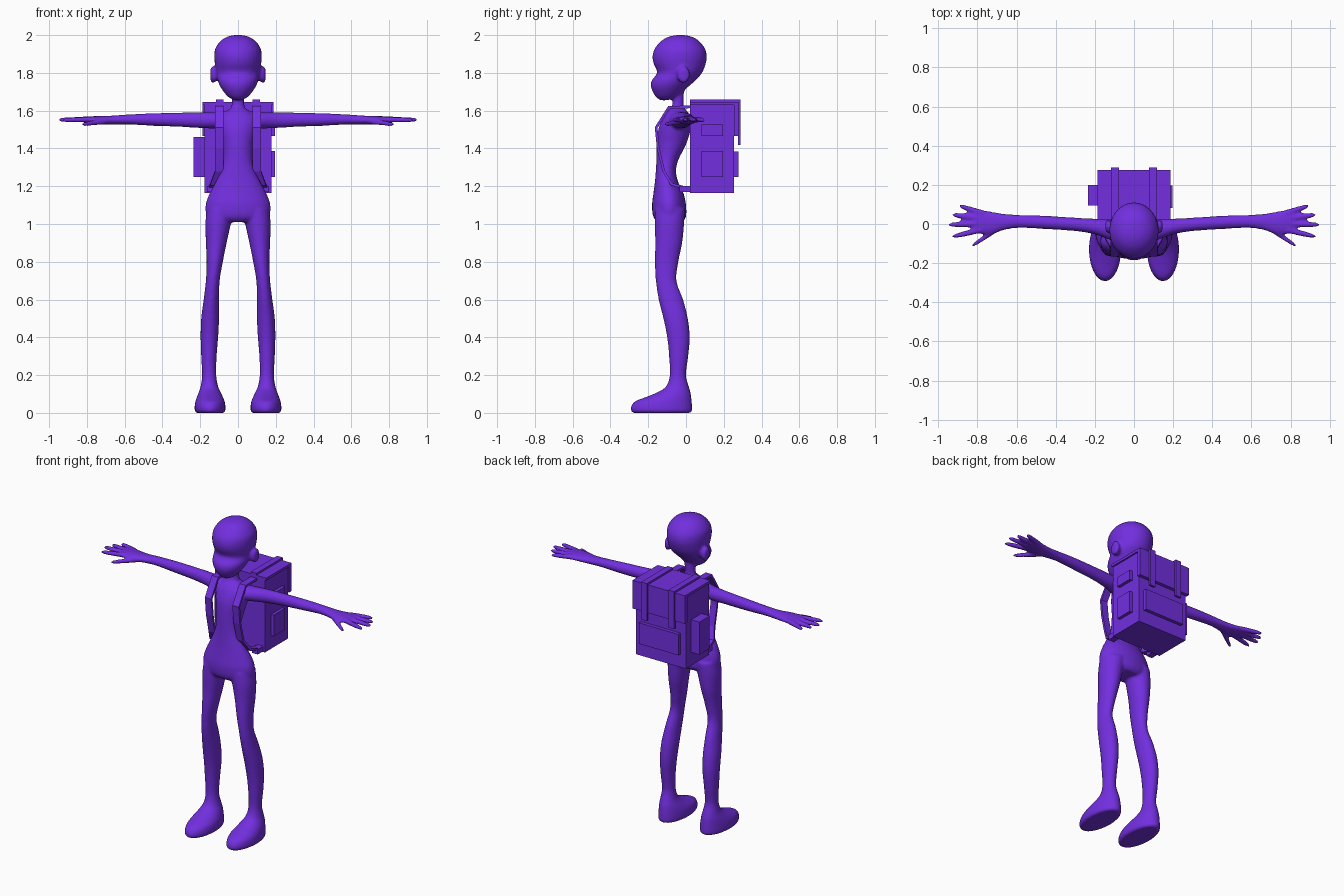
import bpy, bmesh, math
from mathutils import Vector

purple = bpy.data.materials.new("purple")
purple.diffuse_color = (0.17, 0.028, 0.74, 1)


def add_object(name, bm):
    bmesh.ops.recalc_face_normals(bm, faces=bm.faces)
    me = bpy.data.meshes.new(name)
    bm.to_mesh(me)
    bm.free()
    ob = bpy.data.objects.new(name, me)
    me.materials.append(purple)
    bpy.context.collection.objects.link(ob)
    return ob


def catmull(p, steps=5):
    """Smoothly interpolate a list of ring descriptions."""
    p = [Vector(q) for q in p]
    out = []
    for i in range(len(p) - 1):
        a, b, c, d = p[max(i - 1, 0)], p[i], p[i + 1], p[min(i + 2, len(p) - 1)]
        for k in range(steps):
            t = k / steps
            out.append(0.5 * (2 * b + (c - a) * t + (2 * a - 5 * b + 4 * c - d) * t * t
                              + (3 * b - a - 3 * c + d) * t ** 3))
    return out + [p[-1]]


def loft(bm, axis, rings, side=1, n=28):
    """Elliptical rings (t, a0, a1, b0, b1); axis z: a=x b=y, axis x: a=y b=z."""
    prev = first = None
    for t, a0, a1, b0, b1 in catmull(rings):
        ring = []
        for i in range(n):
            w = math.tau * i / n
            a = (a0 + a1) / 2 + (a1 - a0) / 2 * math.cos(w)
            b = (b0 + b1) / 2 + (b1 - b0) / 2 * math.sin(w)
            co = (a * side, b, t) if axis == "z" else (t * side, a, b)
            ring.append(bm.verts.new(co))
        if prev:
            for i in range(n):
                j = (i + 1) % n
                bm.faces.new((prev[i], prev[j], ring[j], ring[i]))
        else:
            first = ring
        prev = ring
    bm.faces.new(first)
    bm.faces.new(prev)


def upright(rows):
    """(z, y front, y back, half width) -> centred rings."""
    return [(z, -w, w, y0, y1) for z, y0, y1, w in rows]


# ---- body: lofted parts fused into one smooth skin ----
bm = bmesh.new()
# head
loft(bm, "z", upright([
    (1.655, -0.135, -0.10, 0.02), (1.675, -0.162, -0.04, 0.055), (1.72, -0.184, 0.005, 0.09),
    (1.76, -0.182, 0.05, 0.108), (1.80, -0.153, 0.085, 0.116), (1.85, -0.172, 0.105, 0.123),
    (1.89, -0.177, 0.11, 0.126), (1.93, -0.165, 0.10, 0.120), (1.97, -0.13, 0.068, 0.092),
    (1.992, -0.09, 0.03, 0.055), (2.0, -0.05, -0.01, 0.02)]))
# neck
loft(bm, "z", upright([(1.56, -0.09, 0.0, 0.05), (1.62, -0.075, -0.012, 0.035),
                       (1.66, -0.072, -0.012, 0.033), (1.72, -0.08, -0.01, 0.036)]))
# torso
loft(bm, "z", upright([
    (1.615, -0.08, -0.01, 0.035), (1.59, -0.105, 0.012, 0.075), (1.56, -0.125, 0.028, 0.105),
    (1.50, -0.147, 0.025, 0.10), (1.42, -0.155, 0.0, 0.082), (1.34, -0.157, -0.04, 0.077),
    (1.28, -0.16, -0.053, 0.09), (1.22, -0.165, -0.04, 0.12), (1.16, -0.173, -0.012, 0.152),
    (1.10, -0.18, 0.0, 0.172), (1.04, -0.174, 0.0, 0.165), (1.01, -0.15, -0.02, 0.12)]))

for s in (-1, 1):
    # leg and foot
    loft(bm, "z", [
        (1.08, 0.02, 0.165, -0.165, -0.005), (1.0, 0.038, 0.173, -0.166, -0.01),
        (0.9, 0.06, 0.17, -0.163, -0.02), (0.8, 0.08, 0.166, -0.165, -0.04),
        (0.7, 0.097, 0.17, -0.16, -0.05), (0.6, 0.10, 0.182, -0.145, -0.015),
        (0.5, 0.10, 0.195, -0.12, 0.01), (0.4, 0.105, 0.198, -0.10, 0.02),
        (0.3, 0.113, 0.195, -0.09, 0.012), (0.2, 0.115, 0.19, -0.086, 0.0),
        (0.14, 0.105, 0.198, -0.106, 0.015), (0.11, 0.092, 0.208, -0.15, 0.024),
        (0.085, 0.08, 0.218, -0.21, 0.028), (0.06, 0.07, 0.226, -0.272, 0.031),
        (0.03, 0.066, 0.23, -0.292, 0.033), (0.008, 0.068, 0.228, -0.29, 0.032),
        (0.0, 0.078, 0.218, -0.28, 0.022)], s)
    # arm and palm
    loft(bm, "x", [
        (0.04, -0.10, 0.015, 1.505, 1.60), (0.12, -0.082, 0.022, 1.505, 1.592),
        (0.2, -0.053, 0.027, 1.508, 1.592), (0.3, -0.036, 0.032, 1.514, 1.59),
        (0.45, -0.026, 0.042, 1.52, 1.586), (0.58, -0.02, 0.046, 1.527, 1.58),
        (0.66, -0.03, 0.052, 1.527, 1.574), (0.72, -0.05, 0.062, 1.528, 1.572),
        (0.78, -0.052, 0.073, 1.534, 1.57), (0.82, -0.045, 0.068, 1.54, 1.566)], s)
    # fingers and thumb: base x, y, z -> tip x, y, z
    for x0, y0, z0, x1, y1, z1 in (
            (0.77, 0.055, 1.553, 0.895, 0.093, 1.55), (0.79, 0.03, 1.553, 0.93, 0.047, 1.551),
            (0.79, 0.0, 1.553, 0.951, -0.004, 1.552), (0.78, -0.03, 1.553, 0.93, -0.065, 1.55),
            (0.69, -0.02, 1.545, 0.83, -0.113, 1.527)):
        rings = []
        for f, r in ((0, 0.016), (0.5, 0.015), (0.85, 0.012), (1, 0.006)):
            x, y, z = (a + (b - a) * f for a, b in ((x0, x1), (y0, y1), (z0, z1)))
            rings.append((x, y - r, y + r, z - r, z + r))
        loft(bm, "x", rings, s, 12)
    # ear
    loft(bm, "x", [(0.10, -0.04, 0.005, 1.76, 1.82), (0.125, -0.048, 0.018, 1.75, 1.832),
                   (0.138, -0.045, 0.02, 1.745, 1.835), (0.146, -0.03, 0.008, 1.765, 1.82)], s, 16)

body = add_object("body", bm)
remesh = body.modifiers.new("fuse", "REMESH")
remesh.mode = "VOXEL"
remesh.voxel_size = 0.008
remesh.use_smooth_shade = True
smooth = body.modifiers.new("soften", "SMOOTH")
smooth.factor = 0.5
smooth.iterations = 5


# ---- backpack ----
def box(name, x, y, z):
    bm = bmesh.new()
    bmesh.ops.create_cube(bm, size=1)
    for v in bm.verts:
        v.co = [(r[0] + r[1]) / 2 + c * (r[1] - r[0]) for c, r in zip(v.co, (x, y, z))]
    return add_object(name, bm)


box("pack_main", (-0.177, 0.177), (0.02, 0.255), (1.165, 1.632))
box("pack_lid_top", (-0.187, 0.187), (0.02, 0.277), (1.63, 1.646))
box("pack_lid_flap", (-0.187, 0.187), (0.253, 0.277), (1.465, 1.632))
box("pack_back_pocket", (-0.14, 0.14), (0.25, 0.277), (1.25, 1.385))
box("pack_right_pocket_small", (0.17, 0.197), (0.083, 0.196), (1.465, 1.527))
box("pack_right_pocket_large", (0.17, 0.197), (0.083, 0.196), (1.25, 1.387))
box("pack_left_pocket", (-0.235, -0.17), (0.095, 0.2), (1.25, 1.46))


def ribbon(name, path, width, thickness):
    """Flat strap swept along (x, y, z) points, widened in x."""
    bm = bmesh.new()
    rows = [[bm.verts.new((x + d * width / 2, y, z)) for d in (-1, 1)] for x, y, z in path]
    for a, b in zip(rows, rows[1:]):
        bm.faces.new((a[0], a[1], b[1], b[0]))
    ob = add_object(name, bm)
    mod = ob.modifiers.new("thickness", "SOLIDIFY")
    mod.thickness = thickness
    mod.offset = 0
    mod.use_even_offset = True


for s, side in ((-1, "left"), (1, "right")):
    # lid straps over the top and down the back
    box(side + "_lid_strap_top", (s * 0.097 - 0.02, s * 0.097 + 0.02), (0.02, 0.288), (1.64, 1.658))
    box(side + "_lid_strap_back", (s * 0.097 - 0.02, s * 0.097 + 0.02), (0.276, 0.288), (1.417, 1.645))
    # shoulder strap round the chest and back to the pack's base
    ribbon(side + "_shoulder_strap", [
        (s * 0.098, 0.025, 1.62), (s * 0.098, -0.09, 1.618), (s * 0.098, -0.158, 1.51),
        (s * 0.098, -0.147, 1.4), (s * 0.10, -0.118, 1.28), (s * 0.125, -0.075, 1.21),
        (s * 0.14, 0.025, 1.185)], 0.045, 0.014)
    box(side + "_strap_anchor", (s * 0.145 - 0.02, s * 0.145 + 0.02), (-0.035, 0.025), (1.17, 1.202))
